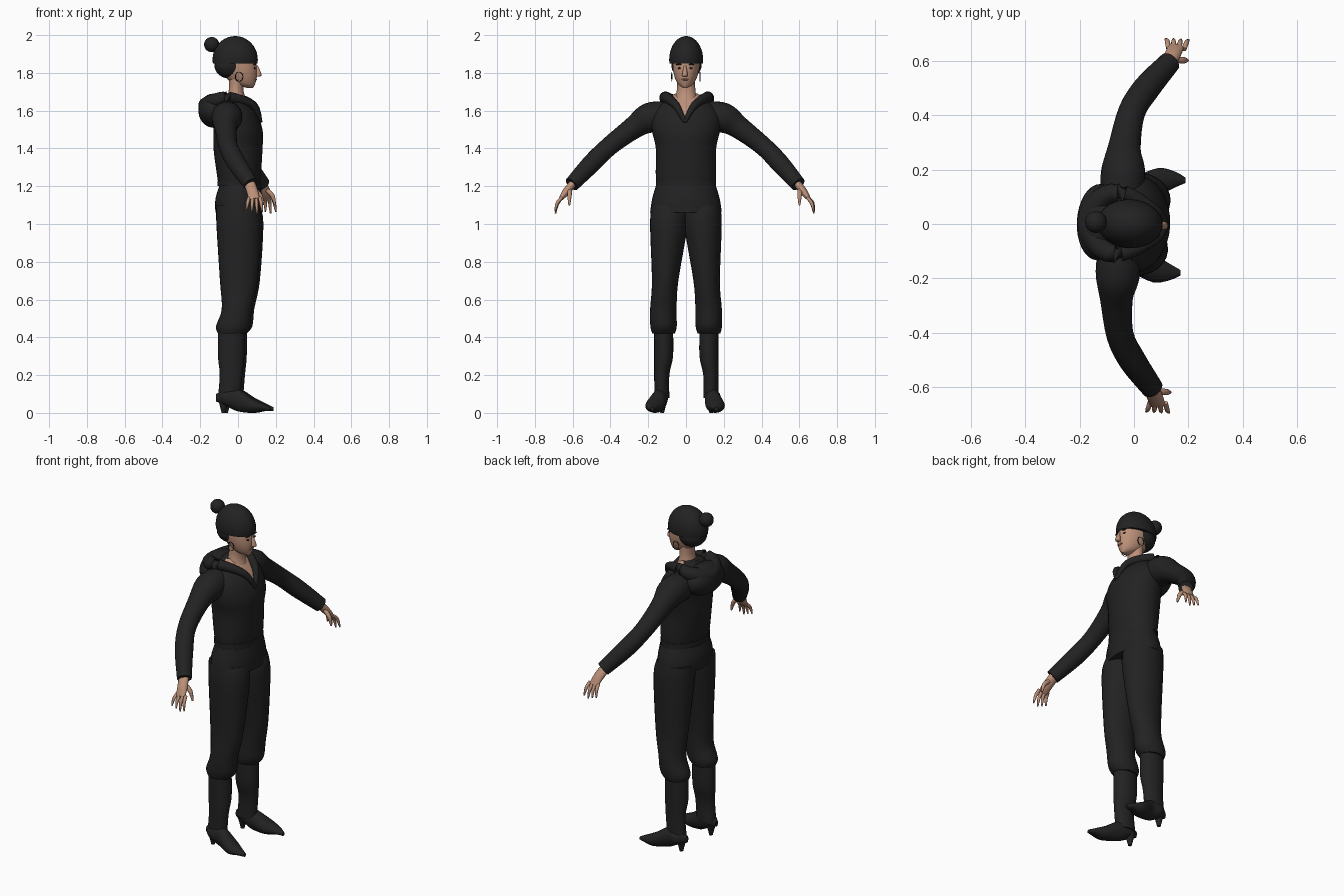
import bpy, bmesh, math
from mathutils import Vector, Matrix

default = bpy.data.objects.get("Cube")
if default:
    bpy.data.objects.remove(default, do_unlink=True)


def material(name, red, green, blue):
    mat = bpy.data.materials.new(name)
    mat.use_nodes = True
    color = (red, green, blue, 1)
    mat.diffuse_color = color
    shader = mat.node_tree.nodes["Principled BSDF"]
    shader.inputs["Base Color"].default_value = color
    shader.inputs["Roughness"].default_value = .8
    return mat


cloth = material("black cloth", .016, .016, .016)
skin = material("warm skin", .5, .28, .19)
lip = material("muted lip", .36, .15, .11)

# The whole figure stands slightly turned
TURN = Matrix.Rotation(math.radians(-3), 4, "Z")
X, Y, Z = Matrix.Identity(3)


def finish(name, bm, *mats):
    bmesh.ops.recalc_face_normals(bm, faces=bm.faces)
    bm.transform(TURN)
    mesh = bpy.data.meshes.new(name)
    bm.to_mesh(mesh)
    bm.free()
    for mat in mats:
        mesh.materials.append(mat)
    for poly in mesh.polygons:
        poly.use_smooth = True
    mesh.set_sharp_from_angle(angle=math.radians(50))
    obj = bpy.data.objects.new(name, mesh)
    bpy.context.collection.objects.link(obj)


def bisect(bm, point, normal, clear=False):
    geometry = bm.verts[:] + bm.edges[:] + bm.faces[:]
    return bmesh.ops.bisect_plane(bm, geom=geometry, plane_co=point,
                                  plane_no=normal, clear_inner=clear)


def smooth_rows(rows, steps):
    """Catmull-Rom interpolation between the given sections."""
    rows = [Vector(row) for row in rows]
    padded = [rows[0], *rows, rows[-1]]
    result = []
    for before, start, end, after in zip(padded, padded[1:], padded[2:], padded[3:]):
        leave, arrive = (end - before) / 2, (after - start) / 2
        for k in range(steps):
            t = k / steps
            blend = t * t * (3 - 2 * t)
            result.append(start.lerp(end, blend) + leave * (t * (1 - t) ** 2)
                          - arrive * (t * t * (1 - t)))
    return result + [rows[-1]]


def loft_mesh(rows, axis=None, side=1, sides=24, steps=4):
    """Sections are x, y, z and one or two radii; without an axis they follow the path."""
    rows = smooth_rows(rows, steps)
    centres = [Vector(row[:3]) for row in rows]
    bm = bmesh.new()
    rings = []
    for i, (row, centre) in enumerate(zip(rows, centres)):
        ahead = centres[min(i + 1, len(centres) - 1)]
        behind = centres[max(i - 1, 0)]
        along = axis or (ahead - behind).normalized()
        guide = Y if axis == X else X
        across = (guide - along * guide.dot(along)).normalized()
        other = along.cross(across)
        ring = []
        for k in range(sides):
            angle = math.tau * k / sides
            point = (centre + across * row[3] * math.cos(angle)
                     + other * row[-1] * math.sin(angle))
            point.y *= side
            ring.append(bm.verts.new(point))
        rings.append(ring)
    for low, high in zip(rings, rings[1:]):
        for k in range(sides):
            bm.faces.new((low[k - 1], low[k], high[k], high[k - 1]))
    bm.faces.new(rings[0])
    bm.faces.new(rings[-1])
    return bm


def loft(name, rows, mat, **options):
    finish(name, loft_mesh(rows, **options), mat)


def upright(*rows):
    """Turns (height, back, front, half width) into centred sections."""
    return [((back + front) / 2, 0, height, (front - back) / 2, width)
            for height, back, front, width in rows]


def ball(name, centre, radii, mat, floor=None):
    """Ellipsoid, optionally cut flat at a floor height."""
    bm = bmesh.new()
    bmesh.ops.create_uvsphere(bm, u_segments=32, v_segments=20, radius=1)
    bm.transform(Matrix.Translation(centre) @ Matrix.Diagonal((*radii, 1)))
    if floor:
        bisect(bm, Z * floor, Z, clear=True)
        bmesh.ops.holes_fill(bm, edges=[e for e in bm.edges if e.is_boundary])
    finish(name, bm, mat)


# Sweater, cut along a V so that the chest shows skin
bm = loft_mesh(upright((1.2, -.1, .11, .15), (1.25, -.11, .12, .16),
                       (1.4, -.13, .13, .16), (1.5, -.13, .13, .18),
                       (1.6, -.14, .09, .17), (1.69, -.08, .01, .06)),
               axis=Z, sides=32)
tip = Z * 1.54
edges_of_v = [Vector((0, s * 1.9, 1)) for s in (1, -1)]
for normal in edges_of_v:
    bisect(bm, tip, normal)
for face in bm.faces:
    centre = face.calc_center_median()
    inside = all((centre - tip).dot(normal) > 0 for normal in edges_of_v)
    face.material_index = int(inside and centre.x > -.03)
finish("sweater", bm, cloth, skin)

# Waist band and flared lower hem
loft("waist_band", upright((1.2, -.11, .12, .16), (1.23, -.11, .12, .16)),
     cloth, axis=Z)
loft("lower_hem", upright((1.06, -.12, .13, .19), (1.13, -.12, .13, .18),
                          (1.2, -.1, .12, .16)), cloth, axis=Z)

# Hood hanging at the back, with a rolled collar down to the V
ball("hood_back", (-.13, 0, 1.6), (.08, .14, .09), cloth)
half = [(.12, 0, 1.54, .01), (.08, .05, 1.63, .02), (-.04, .11, 1.67, .03),
        (-.12, .09, 1.65, .04), (-.17, 0, 1.63, .04)]
loft("hood_collar", half + [(x, -y, z, r) for x, y, z, r in reversed(half[:-1])], cloth)

# Neck and head
loft("neck", upright((1.6, -.09, .07, .08), (1.7, -.05, .03, .05),
                     (1.8, -.05, .04, .05)), skin, axis=Z)
loft("head", upright((1.72, .05, .08, .01), (1.74, -.02, .09, .04),
                     (1.78, -.07, .1, .06), (1.83, -.1, .1, .07),
                     (1.9, -.1, .09, .07)), skin, axis=Z)
loft("nose", [(.1, 0, 1.78, .01), (.11, 0, 1.79, .015), (.1, 0, 1.84, .005)],
     skin, axis=Z, sides=12)
ball("mouth", (.095, 0, 1.765), (.005, .02, .005), lip)

# Knitted cap, hair under it and bun
ball("cap", (-.015, 0, 1.87), (.12, .09, .125), cloth, floor=1.85)
ball("hair", (-.045, 0, 1.84), (.08, .08, .07), cloth)
ball("hair_bun", (-.14, 0, 1.95), (.04, .04, .04), cloth)


def make_side(s, side):
    # Eye, brow and hoop earring
    ball(side + "_eye", (.09, s * .03, 1.825), (.005, .01, .005), cloth)
    ball(side + "_brow", (.09, s * .03, 1.845), (.006, .02, .004), cloth)
    turns = [math.tau * k / 12 for k in range(13)]
    loft(side + "_earring", [(.01 + .02 * math.cos(a), .075, 1.78 + .025 * math.sin(a), .002)
                             for a in turns], cloth, side=s, sides=6, steps=2)

    # Sleeve
    loft(side + "_sleeve", [
        (-.05, .12, 1.57, .08), (-.05, .2, 1.56, .08), (-.05, .28, 1.51, .06),
        (-.03, .41, 1.41, .05), (.02, .5, 1.32, .05), (.1, .6, 1.21, .04)],
        cloth, side=s)

    # Hand with four fingers and a thumb
    loft(side + "_palm", [(.09, .59, 1.22, .03, .02), (.11, .63, 1.17, .03, .02),
                          (.12, .66, 1.13, .03, .01)], skin, side=s, sides=16)
    lengths = {"little": .05, "ring": .06, "middle": .07, "index": .06}
    for i, (finger, length) in enumerate(lengths.items()):
        x, spread = .093 + .019 * i, .009 * i - .012
        loft(f"{side}_{finger}_finger", [
            (x, .65, 1.14, .009), (x + spread / 2, .675, 1.14 - length / 2, .009),
            (x + spread, .685, 1.125 - length, .004)], skin, side=s, sides=10)
    loft(side + "_thumb", [(.12, .61, 1.18, .012), (.15, .61, 1.15, .012),
                           (.165, .61, 1.1, .005)], skin, side=s, sides=10)

    # Trouser leg, gathered above the boot
    loft(side + "_trouser_leg", [
        (0, .09, 1.1, .11, .09), (.01, .09, 1, .12, .1), (.01, .11, .7, .1, .07),
        (0, .12, .55, .08, .07), (-.02, .12, .46, .09, .07), (-.03, .12, .42, .07, .06)],
        cloth, axis=Z, side=s)

    # Boot shaft, pointed foot and narrow heel
    loft(side + "_boot_shaft", [
        (-.03, .12, .44, .07, .05), (-.03, .12, .3, .07, .05),
        (-.03, .13, .2, .06, .04), (-.04, .13, .08, .06, .04)],
        cloth, axis=Z, side=s)
    loft(side + "_boot_foot", [
        (-.11, .13, .08, .01, .02), (-.06, .14, .08, .04, .04), (0, .14, .07, .04, .06),
        (.08, .16, .04, .05, .04), (.14, .17, .03, .03, .02), (.18, .17, .02, .01, .01)],
        cloth, axis=X, side=s)
    loft(side + "_boot_heel", [(-.07, .13, .07, .03), (-.07, .13, .04, .02),
                               (-.07, .13, 0, .01)], cloth, axis=Z, side=s, sides=12)


for s, side in ((1, "left"), (-1, "right")):
    make_side(s, side)
